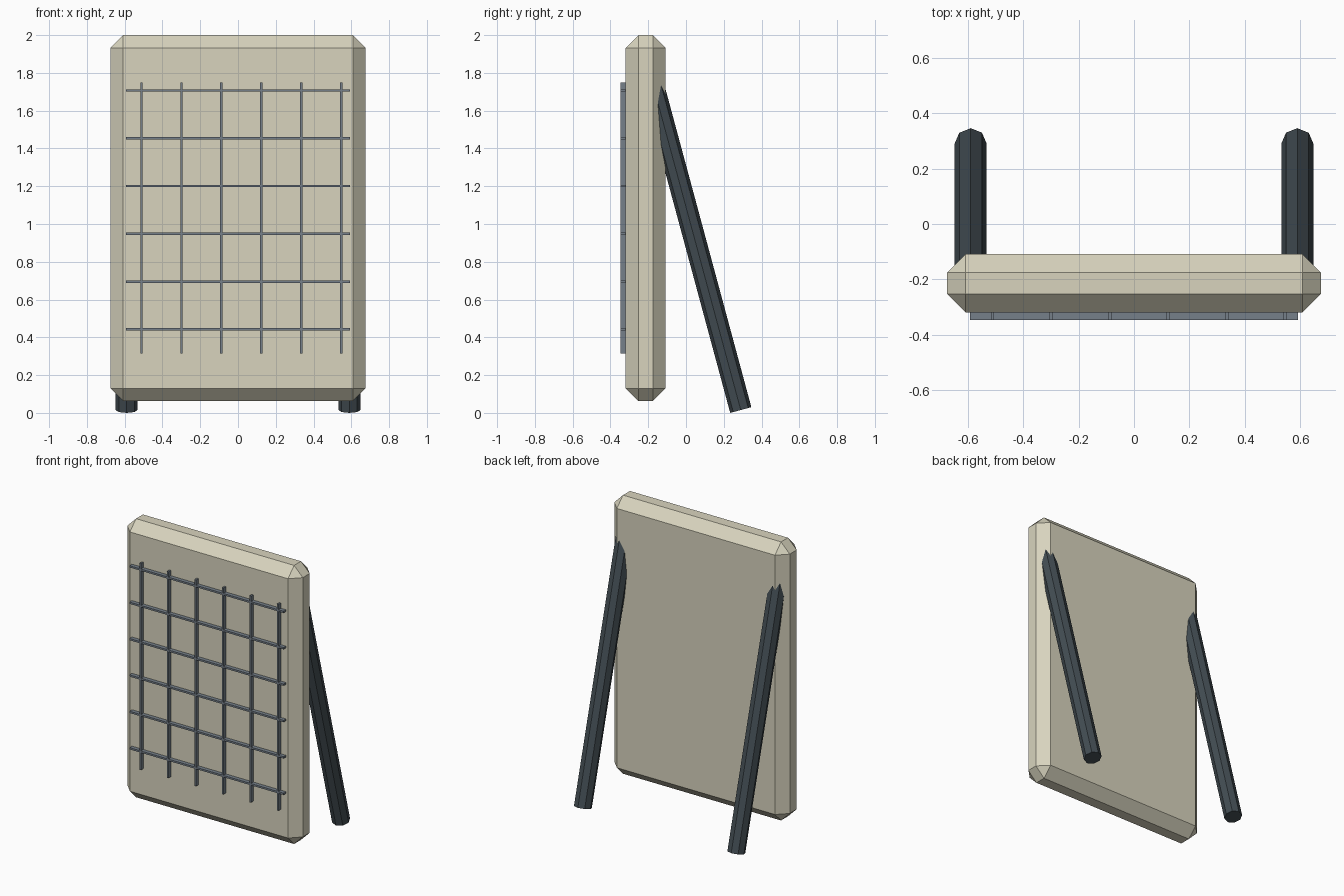
import bpy, bmesh, math
from mathutils import Vector, Matrix

if "Cube" in bpy.data.objects:
    bpy.data.objects.remove(bpy.data.objects["Cube"])


def srgb(r, g, b):
    return tuple(((c / 255 + 0.055) / 1.055) ** 2.4 for c in (r, g, b)) + (1,)


def material(name, rgb):
    m = bpy.data.materials.new(name)
    m.diffuse_color = srgb(*rgb)
    m.use_nodes = True
    m.node_tree.nodes["Principled BSDF"].inputs["Base Color"].default_value = m.diffuse_color
    return m


cream = material("cream panel", (216, 212, 190))
steel = material("grey steel", (118, 128, 138))
dark = material("dark metal", (66, 76, 82))


def finish(bm, name, mat):
    bmesh.ops.recalc_face_normals(bm, faces=bm.faces)
    mesh = bpy.data.meshes.new(name)
    bm.to_mesh(mesh)
    bm.free()
    mesh.materials.append(mat)
    ob = bpy.data.objects.new(name, mesh)
    bpy.context.collection.objects.link(ob)
    return ob


def box(name, lo, hi, mat, bevel=0):
    lo, hi = Vector(lo), Vector(hi)
    bm = bmesh.new()
    bmesh.ops.create_cube(bm, size=1, matrix=Matrix.Translation((lo + hi) / 2)
                          @ Matrix.Diagonal((*(hi - lo), 1)))
    if bevel:
        bmesh.ops.bevel(bm, geom=bm.edges[:], offset=bevel, segments=1,
                        affect='EDGES')
    return finish(bm, name, mat)


# Chamfered panel
box("panel", (-0.675, -0.319, 0.063), (0.675, -0.109, 2.0), cream, 0.067)

# Wire grid on the front face
W, Y0, Y1 = 0.0062, -0.346, -0.30
for i in range(6):
    x = -0.511 + 0.2116 * i
    box(f"vertical_bar_{i + 1}", (x - W, Y0, 0.315), (x + W, Y1, 1.75), steel)
    z = 0.442 + 0.253 * i
    box(f"horizontal_bar_{i + 1}", (-0.593, Y0, z - W), (0.593, Y1, z + W), steel)

# Leaning octagonal back legs, buried in the panel at the top
R, TILT, LENGTH = 0.058, math.radians(15.1), 1.83
for side, sx in (("left", -1), ("right", 1)):
    bm = bmesh.new()
    bmesh.ops.create_cone(bm, cap_ends=True, segments=8, radius1=R, radius2=R,
                          depth=LENGTH,
                          matrix=Matrix.Translation((sx * 0.59, 0.29, R * math.sin(TILT)))
                          @ Matrix.Rotation(TILT, 4, 'X')
                          @ Matrix.Translation((0, 0, LENGTH / 2)))
    finish(bm, f"{side}_back_leg", dark)
